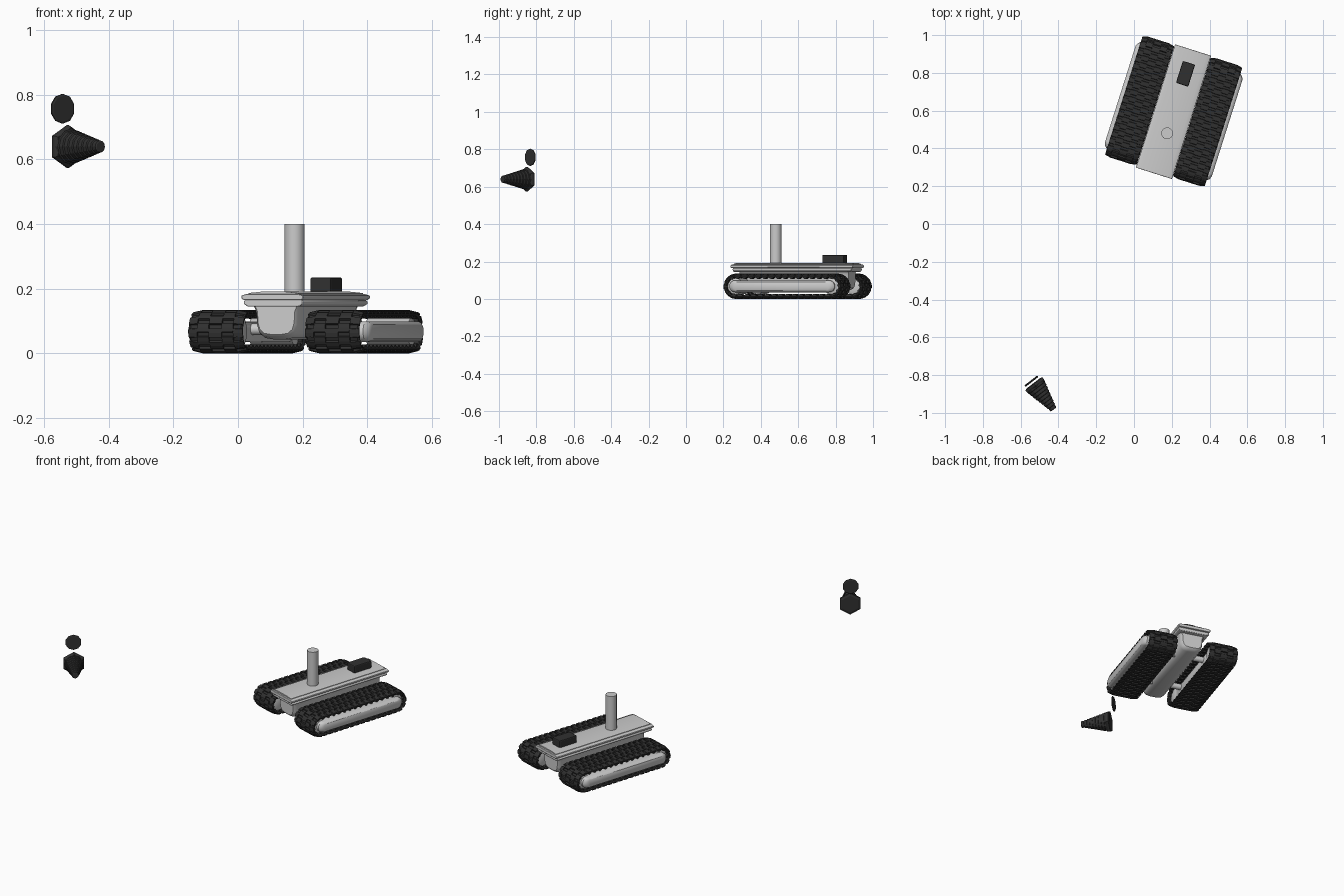
import bpy, bmesh
from math import pi, sin, cos, radians
from mathutils import Matrix, Vector

if "Cube" in bpy.data.objects:
    bpy.data.objects.remove(bpy.data.objects["Cube"])

ROBOT = Matrix.Translation((0.21, 0.597, 0)) @ Matrix.Rotation(radians(-17.6), 4, 'Z')
AXIS = Vector((0.61, -0.79, 0)).normalized()
CONE_ROT = AXIS.to_track_quat('Z', 'Y').to_matrix().to_4x4()

dark = bpy.data.materials.new("dark")
dark.diffuse_color = (0.03, 0.03, 0.03, 1)
dark.use_nodes = True
dark.node_tree.nodes["Principled BSDF"].inputs["Base Color"].default_value = dark.diffuse_color


def finish(name, bm, matrix, mat=None, mirror=False, bevel=0, smooth=False):
    bmesh.ops.recalc_face_normals(bm, faces=bm.faces)
    me = bpy.data.meshes.new(name)
    bm.to_mesh(me)
    bm.free()
    ob = bpy.data.objects.new(name, me)
    bpy.context.collection.objects.link(ob)
    ob.matrix_world = matrix
    if mat:
        me.materials.append(mat)
    if bevel:
        b = ob.modifiers.new("bevel", 'BEVEL')
        b.width, b.segments = bevel, 2
        b.limit_method = 'ANGLE'
    if mirror:
        ob.modifiers.new("mirror", 'MIRROR')
    if smooth:
        bpy.ops.object.select_all(action='DESELECT')
        ob.select_set(True)
        bpy.context.view_layer.objects.active = ob
        bpy.ops.object.shade_smooth_by_angle(angle=radians(35))
    return ob


def loft(bm, rings, closed=False):
    """Skin a list of equal-length point rings, capping the ends."""
    rows = [[bm.verts.new(p) for p in r] for r in rings]
    n = len(rows[0])
    pairs = list(zip(rows, rows[1:])) + ([(rows[-1], rows[0])] if closed else [])
    for a, b in pairs:
        for i in range(n):
            j = (i + 1) % n
            bm.faces.new((a[i], a[j], b[j], b[i]))
    if not closed:
        bm.faces.new(rows[0][::-1])
        bm.faces.new(rows[-1])


def circle(r, z, n, cx=0, cy=0):
    return [(cx + r * cos(pi / 2 + 2 * pi * i / n), cy + r * sin(pi / 2 + 2 * pi * i / n), z)
            for i in range(n)]


# --- track path: a stadium in the y-z plane ---
HALF, ZC, RM = 0.268, 0.0675, 0.058
LENGTH = 4 * HALF + 2 * pi * RM


def path(s, h):
    s %= LENGTH
    arc = pi * RM
    if s < 2 * HALF:
        return -HALF + s, ZC + h
    s -= 2 * HALF
    if s < arc:
        a = pi / 2 - s / RM
        return HALF + h * cos(a), ZC + h * sin(a)
    s -= arc
    if s < 2 * HALF:
        return HALF - s, ZC - h
    a = -pi / 2 - (s - 2 * HALF) / RM
    return -HALF + h * cos(a), ZC + h * sin(a)


def block(bm, u0, u1, s0, s1, h0, h1, ds=0.003, t0=0.0, t1=0.0):
    """Tapered block bent along the track; t0/t1 drop the top at either side."""
    ring = lambda s, e: [(u0, *path(s, h0)), (u1, *path(s, h0)),
                         (u1, *path(s + e, h1 - t1)), (u0, *path(s + e, h1 - t0))]
    loft(bm, [ring(s0, ds), ring((s0 + s1) / 2, 0), ring(s1, -ds)])


# Belt band
bm = bmesh.new()
section = [(0.106, 0.048), (0.272, 0.048), (0.276, 0.054), (0.270, 0.060), (0.108, 0.060), (0.102, 0.054)]
loft(bm, [[(u, *path(LENGTH * i / 80, h)) for u, h in section] for i in range(80)], closed=True)
# Tread pads in staggered columns, plus guide teeth inside
N = 38
pitch = LENGTH / N
cols = [0.101, 0.131, 0.168, 0.210, 0.247, 0.277]
for i in range(N):
    for c in range(5):
        s = (i + (0.5 if c % 2 else 0.1)) * pitch
        block(bm, cols[c], cols[c + 1], s, s + pitch * 0.78, 0.056, 0.0675,
              t0=0.007 if c == 0 else 0, t1=0.007 if c == 4 else 0)
    s = i * pitch
    for u in (0.108, 0.252):
        block(bm, u, u + 0.018, s, s + pitch * 0.8, 0.05, 0.040, ds=pitch * 0.3)
finish("track_belts", bm, ROBOT, dark, mirror=True)


# Track frames: rounded capsules with a bulged outer plate
def capsule(u, half, r):
    pts = []
    for side in (1, -1):
        for k in range(13):
            a = pi / 2 - pi * k / 12
            pts.append((u, side * (half + r * cos(a)), ZC + side * r * sin(a)))
    return pts


bm = bmesh.new()
loft(bm, [capsule(0.12, HALF - 0.01, 0.022), capsule(0.125, HALF - 0.01, 0.030),
          capsule(0.279, HALF - 0.005, 0.032), capsule(0.290, HALF - 0.012, 0.029),
          capsule(0.297, HALF - 0.022, 0.022)])
finish("track_frames", bm, ROBOT, mirror=True, smooth=True)

# Drive wheels at both track ends
bm = bmesh.new()
for y in (-HALF, HALF):
    rings = []
    for u, r in ((0.115, 0.03), (0.12, 0.043), (0.258, 0.043), (0.263, 0.03)):
        rings.append([(u, y + p[0], ZC + p[1]) for p in circle(r, 0, 24)])
    loft(bm, rings)
finish("track_wheels", bm, ROBOT, mirror=True, smooth=True)

# Axles tying the hull to the tracks
bm = bmesh.new()
for y in (-0.17, 0.17):
    loft(bm, [[(u, y + p[0], 0.075 + p[1]) for p in circle(0.018, 0, 16)] for u in (0, 0.13)])
finish("axles", bm, ROBOT, mirror=True, smooth=True)


# --- body: sections in x-z swept along y ---
def sweep(name, half_profile, stations, zpiv, bevel=0):
    prof = half_profile + [(-x, z) for x, z in half_profile[::-1]]
    bm = bmesh.new()
    loft(bm, [[(x * k, y, zpiv + (z - zpiv) * k) for x, z in prof] for y, k in stations])
    return finish(name, bm, ROBOT, bevel=bevel, smooth=True)


sweep("hull", [(0.082, 0.152), (0.075, 0.138), (0.070, 0.125), (0.068, 0.085), (0.061, 0.062),
               (0.045, 0.048), (0.02, 0.044)],
      [(-0.305, 0.86), (-0.295, 0.95), (-0.275, 1), (0.275, 1), (0.295, 0.95), (0.305, 0.86)], 0.152)
sweep("deck_lower", [(0.088, 0.166), (0.096, 0.162), (0.096, 0.153), (0.082, 0.145)],
      [(-0.335, 1), (0.33, 1)], 0.155, bevel=0.003)
sweep("deck_rim", [(0.084, 0.184), (0.100, 0.179), (0.100, 0.170), (0.092, 0.165)],
      [(-0.345, 1), (0.34, 1)], 0.175, bevel=0.002)
sweep("deck_top", [(0.040, 0.191), (0.080, 0.187), (0.080, 0.178)],
      [(-0.335, 1), (0.33, 1)], 0.18)

# Mast
bm = bmesh.new()
loft(bm, [circle(0.031, z, 32, 0.002, -0.122) for z in (0.185, 0.40)])
finish("mast", bm, ROBOT, smooth=True)

# Control box
bm = bmesh.new()
bmesh.ops.create_cube(bm, size=1, matrix=Matrix.Translation((0, 0.208, 0.212))
                      @ Matrix.Diagonal((0.068, 0.122, 0.046, 1)))
finish("control_box", bm, ROBOT, dark, bevel=0.006)

# --- separate stepped nozzle with hexagonal flange ---
nozzle = Matrix.Translation((-0.53, -0.846, 0.64)) @ CONE_ROT
bm = bmesh.new()
loft(bm, [circle(0.052, -0.004, 6), circle(0.066, 0.0, 6), circle(0.066, 0.012, 6), circle(0.058, 0.022, 6)])
finish("nozzle_flange", bm, nozzle, dark)
bm = bmesh.new()
rings, steps = [], 9
for i in range(steps):
    z = 0.014 + 0.161 * i / steps
    r = 0.056 - 0.036 * i / (steps - 1)
    rings += [circle(r, z, 12), circle(r - 0.001, z + 0.012, 12), circle(r - 0.005, z + 0.0145, 12)]
loft(bm, rings)
finish("nozzle_cone", bm, nozzle, dark)

# Floating disc behind the nozzle
disc = Matrix.Translation((-0.543, -0.832, 0.757)) @ CONE_ROT
bm = bmesh.new()
loft(bm, [circle(0.040, -0.005, 10), circle(0.046, -0.002, 10), circle(0.046, 0.003, 10), circle(0.040, 0.005, 10)])
finish("disc", bm, disc, dark)
